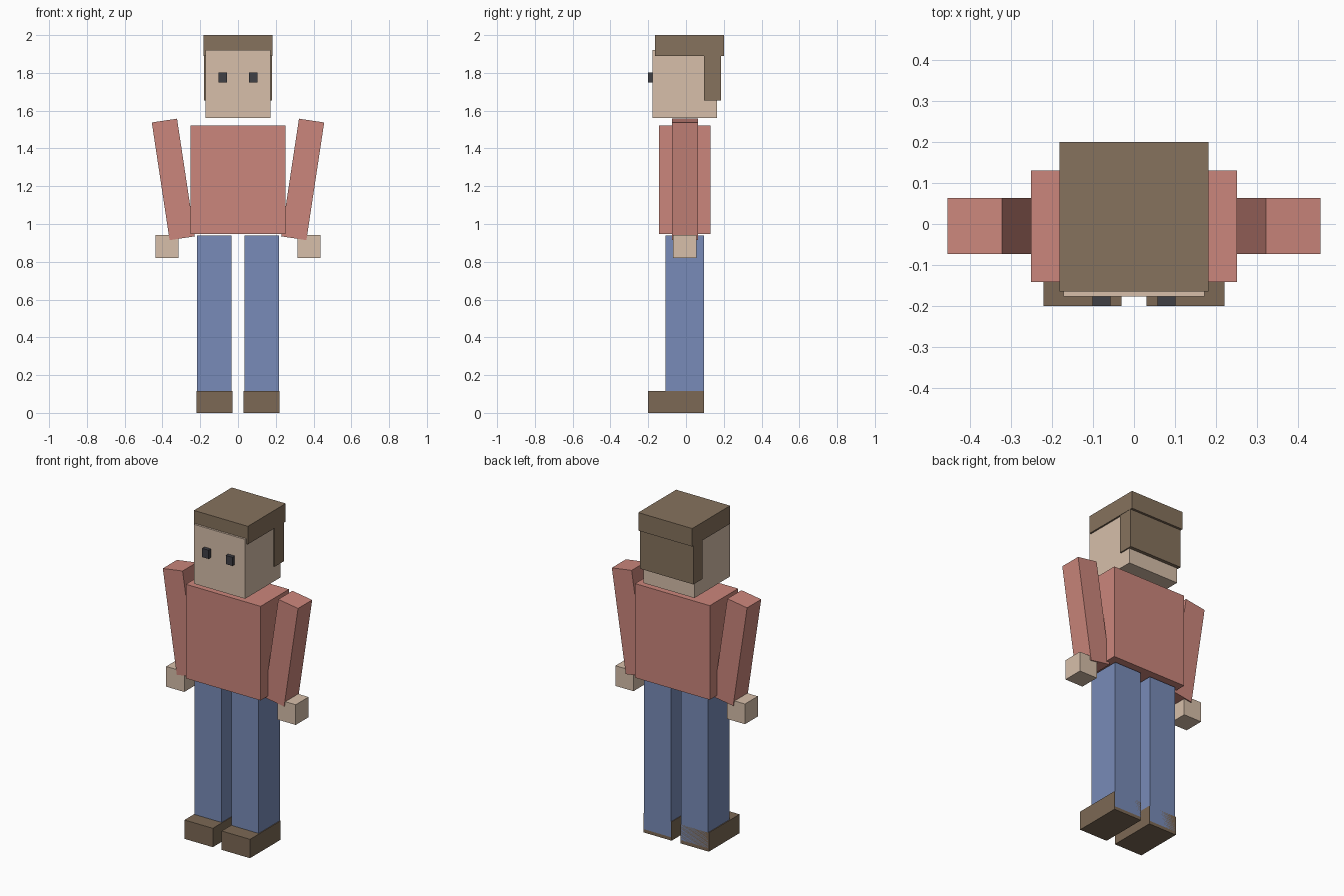
import bpy
import bmesh
from math import cos, sin
from mathutils import Matrix

if "Cube" in bpy.data.objects:
    bpy.data.objects.remove(bpy.data.objects["Cube"])


def material(name, rgb):
    m = bpy.data.materials.new(name)
    m.diffuse_color = (*rgb, 1)
    m.use_nodes = True
    m.node_tree.nodes["Principled BSDF"].inputs["Base Color"].default_value = m.diffuse_color
    return m


SKIN = material("skin", (0.68, 0.52, 0.40))
HAIR = material("hair", (0.24, 0.17, 0.11))
SHIRT = material("shirt", (0.60, 0.24, 0.20))
DENIM = material("denim", (0.19, 0.26, 0.48))
LEATHER = material("leather", (0.20, 0.14, 0.09))
DARK = material("dark", (0.05, 0.05, 0.06))


def box(name, x, y, z, mat, tilt=0.0):
    """Box from (min, max) ranges, optionally tilted about its own y axis."""
    ranges = (x, y, z)
    size = [b - a for a, b in ranges]
    mid = [(a + b) / 2 for a, b in ranges]
    bm = bmesh.new()
    bmesh.ops.create_cube(bm, size=1, matrix=Matrix.Diagonal((*size, 1)))
    mesh = bpy.data.meshes.new(name)
    bm.to_mesh(mesh)
    bm.free()
    mesh.materials.append(mat)
    obj = bpy.data.objects.new(name, mesh)
    obj.location = mid
    obj.rotation_euler.y = tilt
    bpy.context.collection.objects.link(obj)
    return obj


def pair(name, x, y, z, mat, tilt=0.0):
    """Matching boxes on both sides; x is given for the +x side."""
    box(name + "_right", x, y, z, mat, tilt)
    box(name + "_left", (-x[1], -x[0]), y, z, mat, -tilt)


# Head and hair
box("head", (-0.172, 0.172), (-0.177, 0.165), (1.56, 1.922), SKIN)
box("hair_top", (-0.182, 0.182), (-0.165, 0.20), (1.89, 2.0), HAIR)
box("hair_back", (-0.18, 0.18), (0.096, 0.186), (1.653, 1.92), HAIR)
pair("eye", (0.058, 0.102), (-0.20, -0.16), (1.75, 1.803), DARK)

# Torso, tilted arms and hands
box("torso", (-0.252, 0.252), (-0.142, 0.131), (0.948, 1.522), SHIRT)
pair("arm", (0.275, 0.41), (-0.073, 0.063), (0.921, 1.551), SHIRT, tilt=0.15)
pair("hand", (0.315, 0.437), (-0.068, 0.056), (0.82, 0.943), SKIN)

# Legs and shoes
pair("leg", (0.034, 0.216), (-0.109, 0.096), (0.02, 0.94), DENIM)
pair("shoe", (0.03, 0.221), (-0.20, 0.096), (0.0, 0.115), LEATHER)
